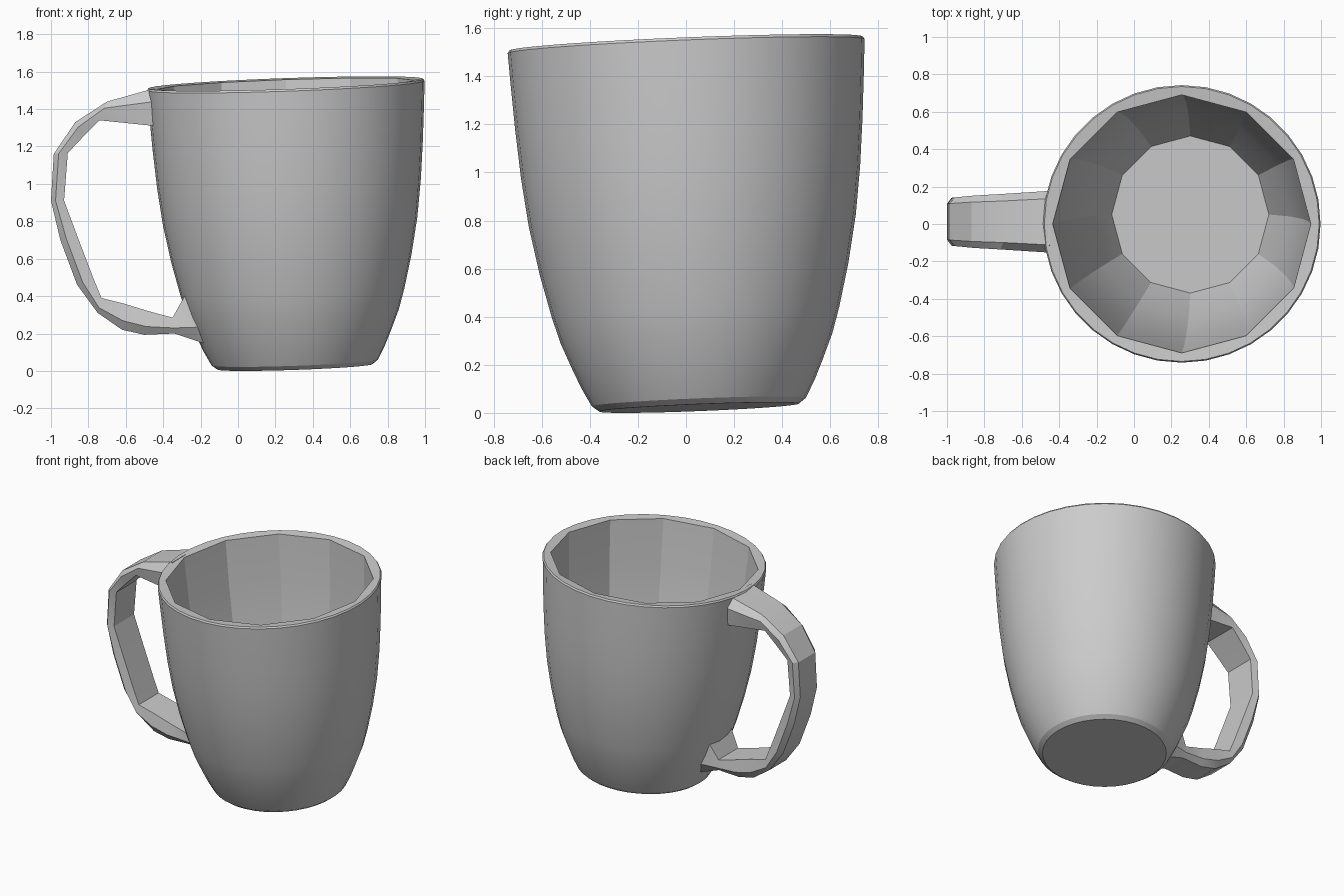
import bpy, bmesh
from math import cos, sin, pi, radians

if "Cube" in bpy.data.objects:
    bpy.data.objects.remove(bpy.data.objects["Cube"])

SIDES, INNER = 36, 12


def finish(name, bm, angle):
    bmesh.ops.recalc_face_normals(bm, faces=bm.faces)
    me = bpy.data.meshes.new(name)
    bm.to_mesh(me)
    bm.free()
    ob = bpy.data.objects.new(name, me)
    bpy.context.collection.objects.link(ob)
    bpy.ops.object.select_all(action='DESELECT')
    ob.select_set(True)
    bpy.context.view_layer.objects.active = ob
    bpy.ops.object.shade_smooth_by_angle(angle=radians(angle))
    return ob


def loft(bm, rings):
    for a, b in zip(rings, rings[1:]):
        n = len(a)
        for i in range(n):
            j = (i + 1) % n
            bm.faces.new((a[i], a[j], b[j], b[i]))
    bm.faces.new(rings[0])
    bm.faces.new(rings[-1])


# Mug body: leans slightly, round outside, twelve flat panels inside
def body_ring(bm, r, z, faceted):
    t = z / 1.54
    step = 2 * pi / INNER
    ring = []
    for i in range(SIDES):
        a = 2 * pi * i / SIDES
        k = cos(step / 2) / cos(a % step - step / 2) if faceted else 1
        x, y = r * k * cos(a), r * k * sin(a)
        ring.append(bm.verts.new((0.305 - 0.05 * t + x,
                                  0.055 * (1 - t) + y,
                                  z + 0.035 * x + 0.04 * y)))
    return ring


outer = [(0.415, 0.022), (0.445, 0.045), (0.485, 0.12), (0.52, 0.2),
         (0.565, 0.31), (0.598, 0.42), (0.642, 0.6), (0.68, 0.8),
         (0.705, 1.0), (0.722, 1.2), (0.735, 1.4), (0.742, 1.525), (0.735, 1.536)]
inner = [(0.69, 1.53), (0.67, 1.2), (0.625, 0.8), (0.54, 0.4), (0.42, 0.12)]
bm = bmesh.new()
loft(bm, [body_ring(bm, r, z, False) for r, z in outer]
     + [body_ring(bm, r, z, True) for r, z in inner])
finish("mug_body", bm, 18)

# Handle: stations of outer x, z, inner x, z, half width
stations = [(-0.45, 1.51, -0.45, 1.31, 0.165), (-0.70, 1.44, -0.74, 1.34, 0.148),
            (-0.87, 1.33, -0.825, 1.255, 0.14), (-0.985, 1.16, -0.91, 1.165, 0.13),
            (-1.0, 0.91, -0.93, 0.91, 0.128), (-0.95, 0.70, -0.855, 0.71, 0.128),
            (-0.86, 0.46, -0.775, 0.50, 0.128), (-0.75, 0.31, -0.73, 0.39, 0.128),
            (-0.62, 0.22, -0.61, 0.36, 0.128), (-0.50, 0.193, -0.48, 0.32, 0.125),
            (-0.34, 0.20, -0.35, 0.285, 0.125), (-0.16, 0.14, -0.28, 0.41, 0.15)]
section = [(0, -0.75), (0, 0.75), (0.35, 1), (1, 0.9), (1, -0.9), (0.35, -1)]
bm = bmesh.new()
rings = [[bm.verts.new((ox + (ix - ox) * f, 0.012 + w * s, oz + (iz - oz) * f))
          for f, s in section] for ox, oz, ix, iz, w in stations]
loft(bm, rings)
finish("handle", bm, 20)
